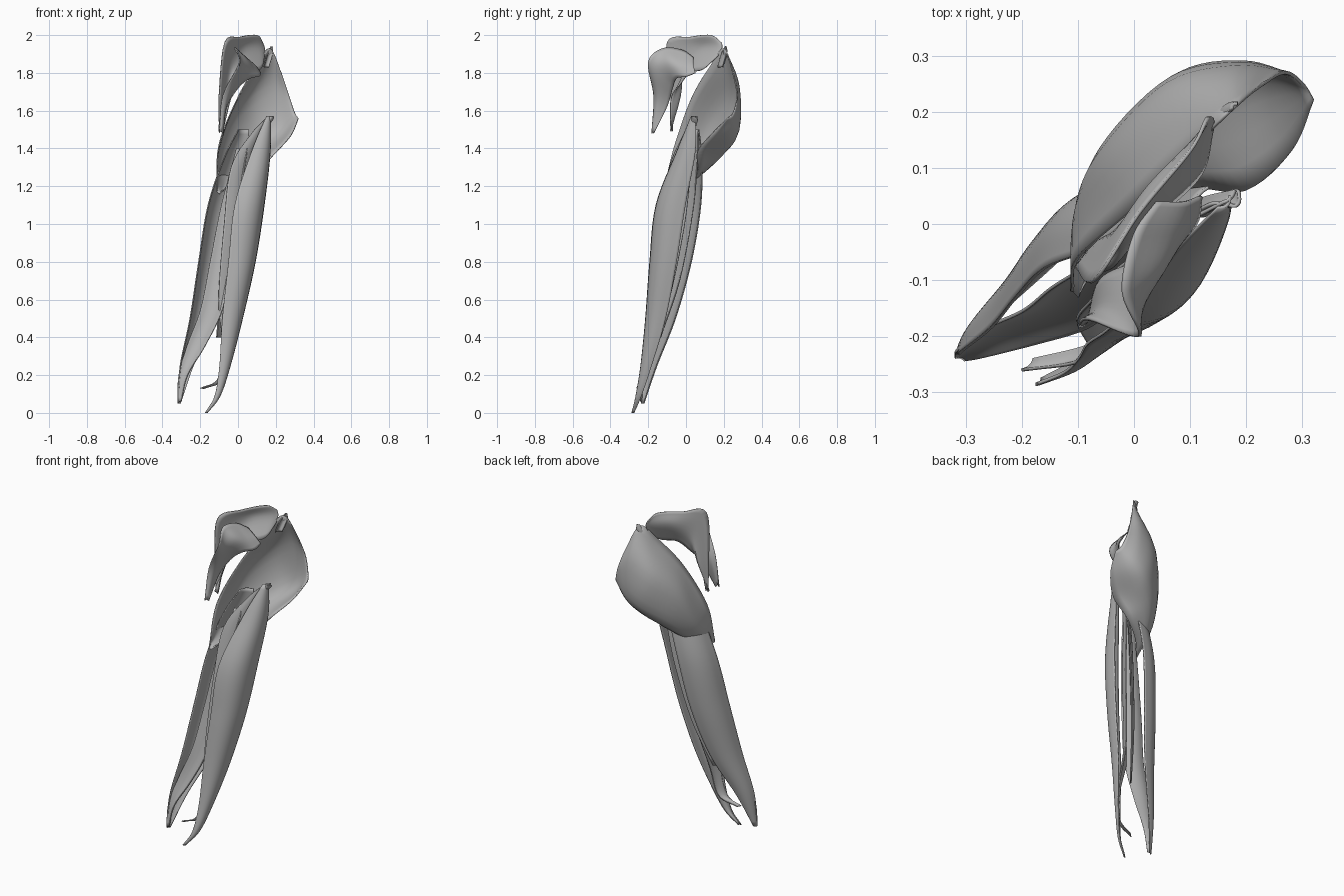
import bpy
from math import cos, sin, radians
from mathutils import Vector

cube = bpy.data.objects.get("Cube")
if cube:
    bpy.data.objects.remove(cube, do_unlink=True)

grey = bpy.data.materials.new("petal grey")
grey.use_nodes = True
tone = (0.45, 0.45, 0.45, 1)
grey.diffuse_color = tone
grey.node_tree.nodes["Principled BSDF"].inputs["Base Color"].default_value = tone


def smooth_path(points, steps):
    """Interpolate a smooth curve through all the points."""
    points = [Vector(p) for p in points]
    padded = [2 * points[0] - points[1]] + points + [2 * points[-1] - points[-2]]
    result = []
    for before, start, end, after in zip(padded, padded[1:], padded[2:], padded[3:]):
        for step in range(steps):
            f = step / steps
            result.append(0.5 * (2 * start + (end - before) * f
                          + (2 * before - 5 * start + 4 * end - after) * f ** 2
                          + (3 * start - before - 3 * end + after) * f ** 3))
    return result + [points[-1]]


def sheet(name, rows, thickness=0.006):
    """Skin a thin smooth sheet over rows of control points."""
    columns = [smooth_path(column, 6) for column in zip(*rows)]
    grid = [smooth_path(row, 5) for row in zip(*columns)]
    width = len(grid[0])
    faces = []
    for r in range(len(grid) - 1):
        for c in range(width - 1):
            corner = r * width + c
            faces.append((corner, corner + 1, corner + width + 1, corner + width))
    mesh = bpy.data.meshes.new(name)
    mesh.from_pydata([p for row in grid for p in row], [], faces)
    mesh.materials.append(grey)
    obj = bpy.data.objects.new(name, mesh)
    bpy.context.collection.objects.link(obj)
    solid = obj.modifiers.new("thickness", "SOLIDIFY")
    solid.thickness = thickness
    solid.offset = 0
    bpy.ops.object.select_all(action="DESELECT")
    bpy.context.view_layer.objects.active = obj
    obj.select_set(True)
    bpy.ops.object.shade_smooth_by_angle(angle=radians(40))
    return obj


def blade(name, spine, heading, cup):
    """Spine of (x, y, z, half width); heading turns the width, cup bows it."""
    across = Vector((cos(radians(heading)), sin(radians(heading)), 0))
    outward = Vector((-across.y, across.x, 0))
    rows = []
    for x, y, z, half in spine:
        centre = Vector((x, y, z))
        rows.append([centre + across * half * u + outward * cup * half * (1 - u * u)
                     for u in (-1, -0.5, 0, 0.5, 1)])
    return sheet(name, rows)


# Bowl-shaped hood, each row running from its upper rim to its lower rim
sheet("hood", [
    [(-.11, -.12, 1.18), (-.11, -.12, 1.17), (-.1, -.13, 1.16), (-.1, -.13, 1.16)],
    [(-.1, -.06, 1.42), (-.1, .04, 1.33), (-.06, .03, 1.23), (-.03, -.02, 1.21)],
    [(0, .03, 1.67), (-.05, .14, 1.53), (.01, .17, 1.35), (.1, .06, 1.28)],
    [(.1, .13, 1.84), (.06, .25, 1.66), (.13, .25, 1.43), (.2, .06, 1.38)],
    [(.17, .2, 1.93), (.18, .28, 1.73), (.22, .27, 1.5), (.28, .13, 1.47)],
    [(.23, .25, 1.8), (.27, .27, 1.68), (.3, .25, 1.59), (.32, .22, 1.56)],
])

# Crest leaf standing at the top with a tail hanging down
sheet("crest_leaf", [
    [(-.1, -.07, 1.49), (-.1, -.08, 1.5), (-.08, -.08, 1.49)],
    [(-.1, -.08, 1.68), (-.06, -.03, 1.68), (-.04, -.08, 1.66)],
    [(-.07, -.1, 1.96), (-.03, -.01, 1.85), (0, -.03, 1.74)],
    [(.01, .02, 1.99), (.03, .07, 1.92), (.05, .02, 1.8)],
    [(.1, .13, 2), (.11, .15, 1.93), (.12, .09, 1.82)],
    [(.13, .19, 1.96), (.14, .19, 1.93), (.14, .17, 1.89)],
])

# Smaller leaf in front of the crest
sheet("front_leaf", [
    [(-.1, -.18, 1.48), (-.09, -.18, 1.49), (-.08, -.17, 1.48)],
    [(-.08, -.17, 1.68), (-.06, -.15, 1.65), (-.06, -.1, 1.62)],
    [(.01, -.2, 1.86), (0, -.15, 1.79), (0, -.07, 1.72)],
    [(-.02, -.12, 1.93), (.04, -.1, 1.86), (.06, -.05, 1.77)],
    [(0, -.02, 1.92), (.07, -.02, 1.85), (.11, 0, 1.78)],
    [(.04, .04, 1.88), (.09, .04, 1.84), (.12, .05, 1.8)],
])

# Long outer blades, bowed away from each other
blade("front_blade", [
    (.16, .04, 1.57, .015), (.12, 0, 1.38, .07), (.06, -.08, 1.1, .11),
    (.02, -.12, .8, .1), (-.03, -.16, .5, .075), (-.07, -.21, .25, .04),
    (-.11, -.25, .09, .02), (-.17, -.28, 0, .008)], 45, -.55)
blade("back_blade", [
    (.03, .04, 1.5, .04), (-.01, .02, 1.35, .09), (-.08, 0, 1.1, .11),
    (-.13, -.05, .8, .11), (-.19, -.12, .5, .09), (-.27, -.19, .25, .05),
    (-.31, -.23, .05, .01)], 45, .45)

# Narrow inner blades filling the bundle
blade("hooked_blade", [
    (.17, .05, 1.57, .015), (.1, .02, 1.48, .04), (.02, -.03, 1.3, .08),
    (-.01, -.07, 1, .09), (-.06, -.13, .6, .06), (-.06, -.2, .35, .03),
    (-.09, -.23, .18, .025), (-.19, -.25, .13, .015)], 45, -.3)
blade("side_blade", [
    (.02, -.03, 1.4, .03), (-.04, -.09, 1.1, .05), (-.09, -.13, .8, .06),
    (-.14, -.17, .55, .06), (-.22, -.2, .36, .05), (-.29, -.23, .2, .025),
    (-.31, -.24, .06, .01)], -15, .3)
blade("rear_inner_blade", [
    (.12, .05, 1.5, .02), (.06, .02, 1.3, .05), (.01, -.02, 1.05, .07),
    (-.05, -.08, .7, .06), (-.1, -.15, .4, .02)], 50, .2)

# Little bud beside the hood and knob on top of the front blade
blade("hood_bud", [(.15, .18, 1.83, .02), (.17, .2, 1.9, .02), (.18, .21, 1.94, .006)], 45, .6)
blade("blade_knob", [(.12, .03, 1.5, .02), (.16, .05, 1.55, .025), (.18, .04, 1.57, .01)], 30, -.8)
